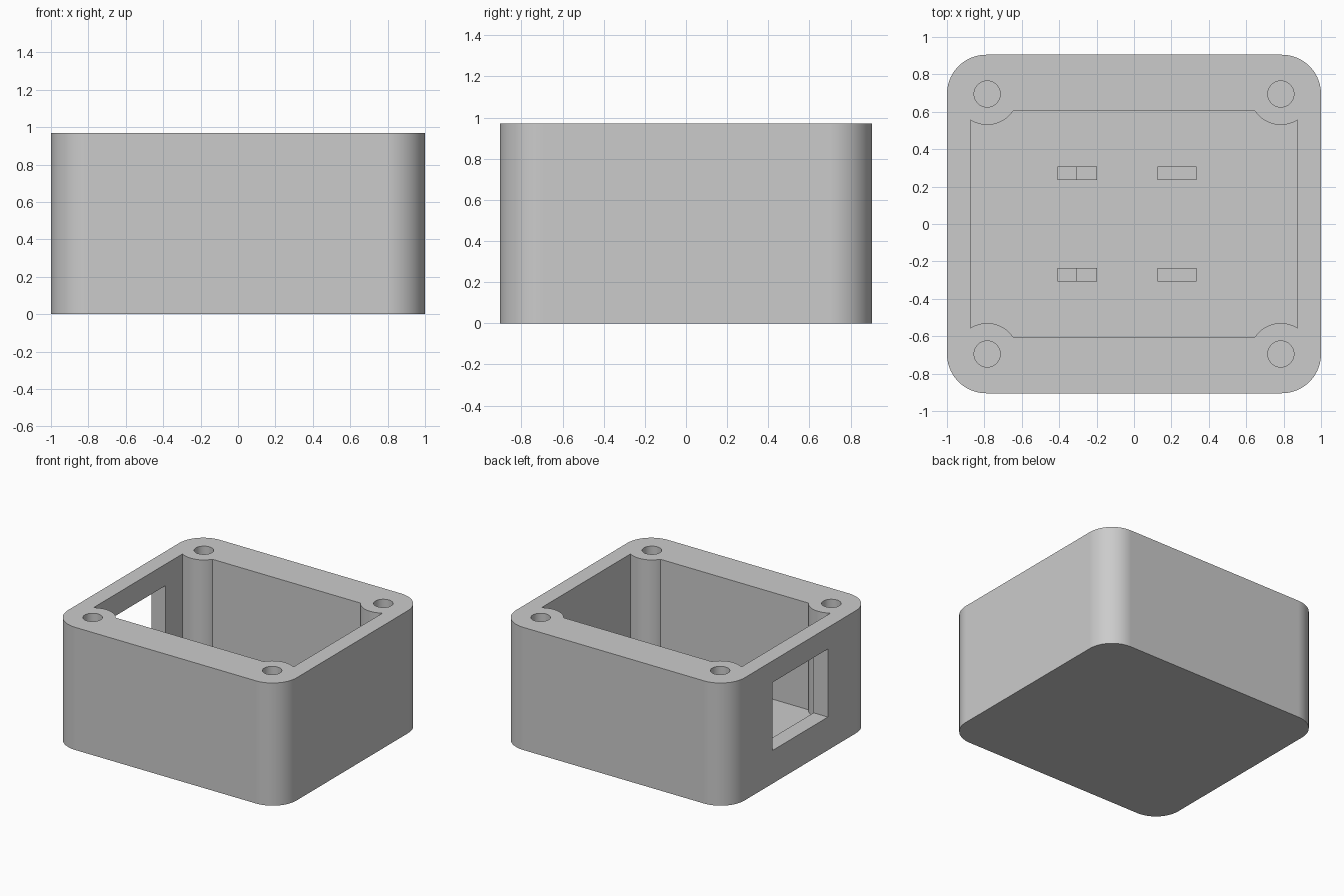
import bpy
import bmesh
import math

if "Cube" in bpy.data.objects:
    bpy.data.objects.remove(bpy.data.objects["Cube"], do_unlink=True)

# Overall dimensions
HALF_X, HALF_Y, HEIGHT = 1.0, 0.905, 0.97
INNER_X, INNER_Y, FLOOR = 0.875, 0.785, 0.126
BOSS_X, BOSS_Y, BOSS_R = 0.785, 0.695, 0.165
CORNER_R, HOLE_R = 0.21, 0.07
CORNERS = [(1, 1), (-1, 1), (-1, -1), (1, -1)]

grey = bpy.data.materials.new("plain grey plastic")
grey.use_nodes = True
colour = (0.6, 0.6, 0.6, 1)
grey.diffuse_color = colour
grey.node_tree.nodes["Principled BSDF"].inputs["Base Color"].default_value = colour


def arc(cx, cy, r, start, end, steps):
    angles = [math.radians(start + (end - start) * i / steps) for i in range(steps + 1)]
    return [(cx + r * math.cos(a), cy + r * math.sin(a)) for a in angles]


def prism(name, outline, z0, z1):
    """Extrude a closed xy outline from z0 to z1."""
    bm = bmesh.new()
    face = bm.faces.new([bm.verts.new((x, y, z0)) for x, y in outline])
    top = bmesh.ops.extrude_face_region(bm, geom=[face])["geom"]
    verts = [v for v in top if isinstance(v, bmesh.types.BMVert)]
    bmesh.ops.translate(bm, verts=verts, vec=(0, 0, z1 - z0))
    bmesh.ops.recalc_face_normals(bm, faces=bm.faces)
    mesh = bpy.data.meshes.new(name)
    bm.to_mesh(mesh)
    bm.free()
    mesh.materials.append(grey)
    obj = bpy.data.objects.new(name, mesh)
    bpy.context.collection.objects.link(obj)
    return obj


def rectangle(x0, x1, y0, y1):
    return [(x0, y0), (x1, y0), (x1, y1), (x0, y1)]


def select_only(obj):
    bpy.ops.object.select_all(action="DESELECT")
    obj.select_set(True)
    bpy.context.view_layer.objects.active = obj


def cut(target, cutter):
    cutter.hide_render = True
    mod = target.modifiers.new("cut", "BOOLEAN")
    mod.operation = "DIFFERENCE"
    mod.solver = "EXACT"
    mod.object = cutter
    select_only(target)
    bpy.ops.object.modifier_apply(modifier=mod.name)
    bpy.data.objects.remove(cutter, do_unlink=True)


# Rounded outer block
outline = []
for i, (sx, sy) in enumerate(CORNERS):
    outline += arc(sx * (HALF_X - CORNER_R), sy * (HALF_Y - CORNER_R),
                   CORNER_R, 90 * i, 90 * i + 90, 20)
box = prism("enclosure_body", outline, 0, HEIGHT)

# Cavity, leaving a round screw boss in every corner
gap_x, gap_y = INNER_X - BOSS_X, INNER_Y - BOSS_Y
start = -math.degrees(math.acos(gap_x / BOSS_R))
end = math.degrees(math.asin(gap_y / BOSS_R)) - 180
bite = arc(BOSS_X, BOSS_Y, BOSS_R, start, end, 36)
cavity = []
for sx, sy in CORNERS:
    points = [(sx * x, sy * y) for x, y in bite]
    cavity += points if sx * sy > 0 else points[::-1]
cut(box, prism("cavity_cutter", cavity, FLOOR, HEIGHT + 0.2))

# Blind screw holes
for sx, sy in CORNERS:
    circle = arc(sx * BOSS_X, sy * BOSS_Y, HOLE_R, 0, 360, 40)[:-1]
    cut(box, prism("hole_cutter", circle, FLOOR, HEIGHT + 0.2))

# Connector window in the -x wall
cut(box, prism("window_cutter", rectangle(-1.2, -0.8, -0.345, 0.345), 0.262, 0.80))

# Smooth round walls with crisp edges
select_only(box)
bpy.ops.object.shade_smooth_by_angle(angle=math.radians(30))
weighted = box.modifiers.new("even_shading", "WEIGHTED_NORMAL")
weighted.keep_sharp = True

# Board supports: flat blocks on one side, stepped blocks on the window side
for side, sy in (("front", -1), ("back", 1)):
    y0, y1 = sorted((sy * 0.235, sy * 0.307))
    prism(side + "_flat_support", rectangle(0.125, 0.335, y0, y1), FLOOR, 0.23)
    prism(side + "_step_support", rectangle(-0.305, -0.198, y0, y1), FLOOR, 0.23)
    prism(side + "_stop_support", rectangle(-0.41, -0.305, y0, y1), FLOOR, 0.30)
